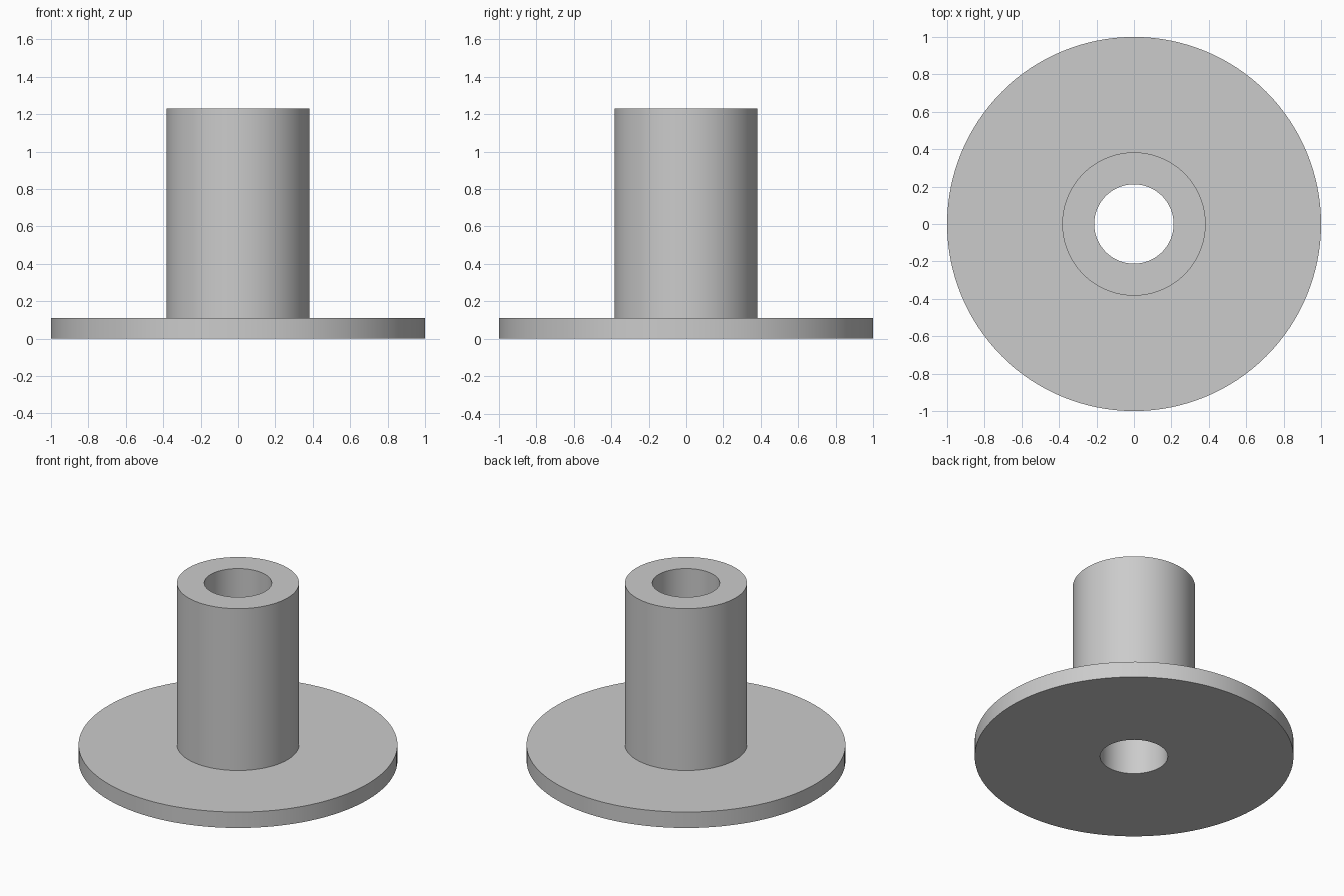
import bpy
import bmesh
from math import cos, sin, tau, radians

SEGMENTS = 128
FLANGE_R, TUBE_R, BORE_R = 1.0, 0.383, 0.212
FLANGE_TOP, TUBE_TOP = 0.11, 1.23

cube = bpy.data.objects.get("Cube")
if cube:
    bpy.data.objects.remove(cube, do_unlink=True)


def make_material(name, color):
    mat = bpy.data.materials.new(name)
    mat.use_nodes = True
    mat.diffuse_color = color
    mat.node_tree.nodes["Principled BSDF"].inputs["Base Color"].default_value = color
    return mat


def lathe(name, profile, mat):
    """Revolve a closed (radius, height) profile around the z axis."""
    bm = bmesh.new()
    rings = [[bm.verts.new((r * cos(tau * i / SEGMENTS), r * sin(tau * i / SEGMENTS), z))
              for i in range(SEGMENTS)] for r, z in profile]
    for a, b in zip(rings, rings[1:] + rings[:1]):
        for i in range(SEGMENTS):
            j = (i + 1) % SEGMENTS
            bm.faces.new((a[i], a[j], b[j], b[i]))
    bmesh.ops.recalc_face_normals(bm, faces=bm.faces)
    mesh = bpy.data.meshes.new(name)
    bm.to_mesh(mesh)
    bm.free()
    mesh.materials.append(mat)
    obj = bpy.data.objects.new(name, mesh)
    bpy.context.collection.objects.link(obj)
    bpy.ops.object.select_all(action="DESELECT")
    obj.select_set(True)
    bpy.context.view_layer.objects.active = obj
    bpy.ops.object.shade_smooth_by_angle(angle=radians(30))
    return obj


grey = make_material("plain grey", (0.6, 0.6, 0.6, 1.0))

# Flanged bushing: wide base disc, upright tube and a bore right through
lathe("flanged_bushing", [
    (BORE_R, 0),
    (FLANGE_R, 0),
    (FLANGE_R, FLANGE_TOP),
    (TUBE_R, FLANGE_TOP),
    (TUBE_R, TUBE_TOP),
    (BORE_R, TUBE_TOP),
], grey)
